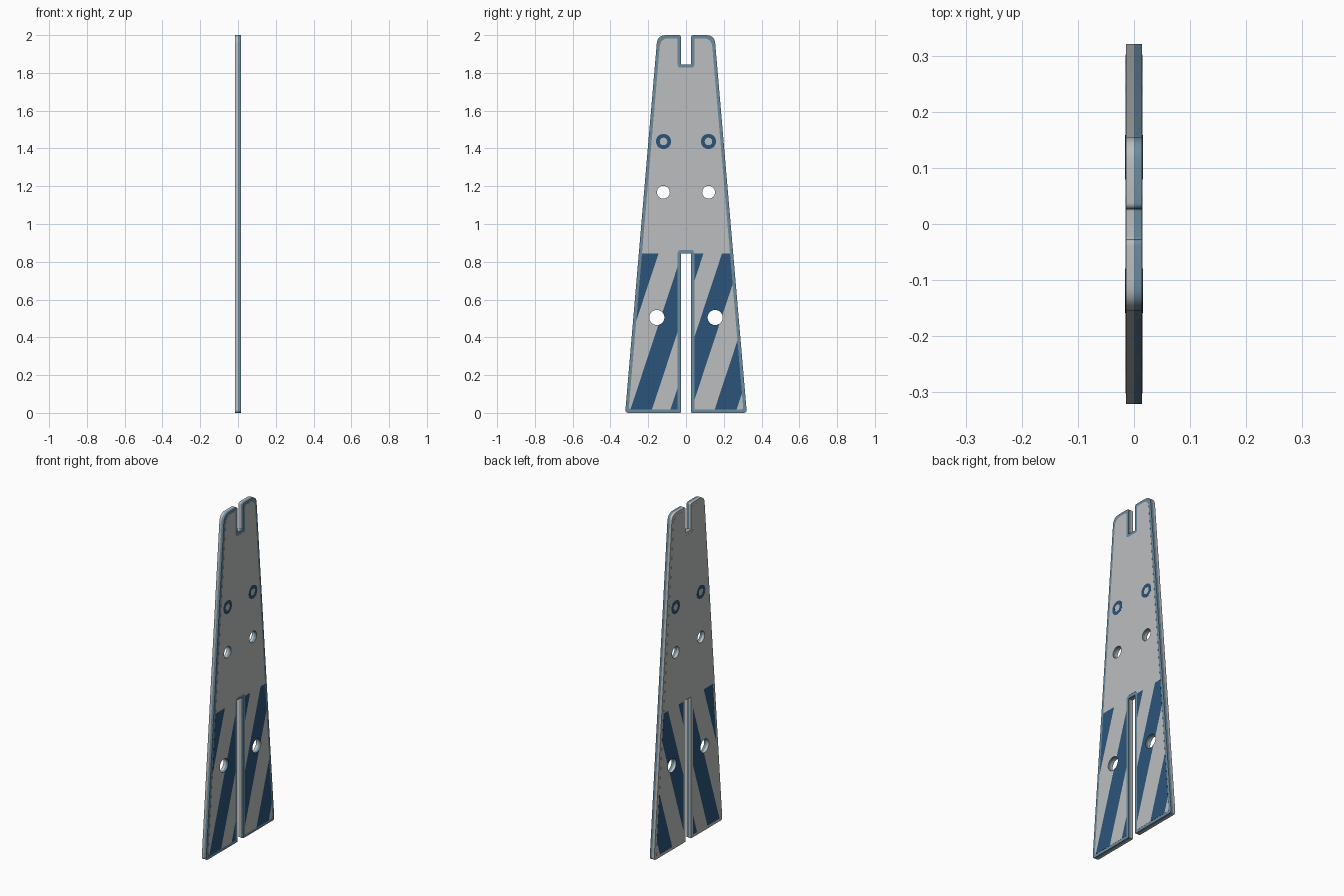
import bpy, bmesh, math
from mathutils import Matrix, Vector

if "Cube" in bpy.data.objects:
    bpy.data.objects.remove(bpy.data.objects["Cube"])


def material(name, rgb):
    m = bpy.data.materials.new(name)
    m.diffuse_color = (*rgb, 1)
    m.use_nodes = True
    m.node_tree.nodes["Principled BSDF"].inputs["Base Color"].default_value = m.diffuse_color
    return m


GREY = material("light grey", (0.50, 0.515, 0.52))
TRIM = material("blue grey", (0.15, 0.26, 0.345))
BLUE = material("dark blue", (0.024, 0.088, 0.195))

# local x, y, z become world y, z, x
STAND = Matrix(((0, 0, 1, 0), (1, 0, 0, 0), (0, 1, 0, 0), (0, 0, 0, 1)))
STRIPE_TOP, LEAN = 0.845, 0.33
BANDS = [(-0.54, -0.424), (-0.30, -0.186), (-0.088, 0.022), (0.146, 0.262)]


def rounded(corners, steps=6):
    """Round every (y, z, radius) corner of a loop."""
    pts = []
    for i, (y, z, r) in enumerate(corners):
        c = Vector((y, z))
        a = Vector(corners[i - 1][:2]) - c
        b = Vector(corners[(i + 1) % len(corners)][:2]) - c
        p, q = c + a.normalized() * r, c + b.normalized() * r
        for k in range(steps + 1):
            t = k / steps
            pts.append(p * (1 - t) ** 2 + c * 2 * t * (1 - t) + q * t * t)
    return pts


def outline(d):
    """Tapered board with a slot at each end, inset by d."""
    def side(z):
        return 0.322 - 0.0855 * z - d
    s = 0.027 + d
    half = [(s, 0.845 + d, 0.004 + d * 0.8), (s, d, 0.004),
            (side(d), d, 0.018), (side(2 - d), 2 - d, 0.045),
            (s, 2 - d, 0.012), (s, 1.845 - d, 0.004 + d * 0.8)]
    return rounded(half + [(-y, z, r) for y, z, r in reversed(half)])


def circle(y, z, r, n=32):
    return [Vector((y + r * math.cos(2 * math.pi * i / n),
                    z + r * math.sin(2 * math.pi * i / n))) for i in range(n)]


HOLES = [circle(s * y, z, r) for s in (-1, 1)
         for y, z, r in ((0.12, 1.168, 0.034), (0.154, 0.505, 0.04))]


def board(name, loops, x0, x1, mats):
    """Filled loops with holes, extruded from x0 to x1."""
    cu = bpy.data.curves.new(name, 'CURVE')
    cu.dimensions, cu.fill_mode = '2D', 'BOTH'
    cu.extrude = (x1 - x0) / 2
    for loop in loops:
        sp = cu.splines.new('POLY')
        sp.points.add(len(loop) - 1)
        for p, v in zip(sp.points, loop):
            p.co = (v.x, v.y, 0, 1)
        sp.use_cyclic_u = True
    tmp = bpy.data.objects.new(name, cu)
    bpy.context.collection.objects.link(tmp)
    dg = bpy.context.evaluated_depsgraph_get()
    me = bpy.data.meshes.new_from_object(tmp.evaluated_get(dg))
    bpy.data.objects.remove(tmp)
    me.name = name
    me.transform(Matrix.Translation(((x0 + x1) / 2, 0, 0)) @ STAND)
    me.materials.clear()
    for m in mats:
        me.materials.append(m)
    ob = bpy.data.objects.new(name, me)
    bpy.context.collection.objects.link(ob)
    bm = bmesh.new()
    bm.from_mesh(me)
    bmesh.ops.remove_doubles(bm, verts=bm.verts, dist=1e-5)
    bmesh.ops.recalc_face_normals(bm, faces=bm.faces)
    return ob, bm


def cut(bm, faces, co, no):
    edges = {e for f in faces for e in f.edges}
    verts = {v for f in faces for v in f.verts}
    bmesh.ops.bisect_plane(bm, geom=list(verts) + list(edges) + list(faces),
                           dist=1e-6, plane_co=co, plane_no=no)


def finish(ob, bm):
    bm.to_mesh(ob.data)
    bm.free()
    bpy.ops.object.select_all(action='DESELECT')
    ob.select_set(True)
    bpy.context.view_layer.objects.active = ob
    bpy.ops.object.shade_smooth_by_angle(angle=math.radians(30))


# Core board: grey on the left half of its thickness, blue grey on the right
ob, bm = board("core_board", [outline(0)] + HOLES, -0.0147, 0.0147, [GREY, TRIM])
cut(bm, bm.faces[:], (0, 0, 0), (1, 0, 0))
for f in bm.faces:
    f.material_index = int(f.calc_center_median().x > 0)
finish(ob, bm)

for name, sx in (("right", 1), ("left", -1)):
    # Face panel with slanted stripes on the two legs
    x0, x1 = sorted((sx * 0.0142, sx * 0.0155))
    ob, bm = board(name + "_face_panel", [outline(0.017)] + HOLES, x0, x1, [GREY, BLUE])
    cut(bm, bm.faces[:], (0, 0, STRIPE_TOP), (0, 0, 1))
    for c in [c for band in BANDS for c in band]:
        low = [f for f in bm.faces if f.calc_center_median().z < STRIPE_TOP]
        cut(bm, low, (0, c, 0), (0, 1, -LEAN))
    for f in bm.faces:
        p = f.calc_center_median()
        c = p.y - LEAN * p.z
        f.material_index = int(p.z < STRIPE_TOP and any(a < c < b for a, b in BANDS))
    finish(ob, bm)

    # Painted rings above the holes
    x0, x1 = sorted((sx * 0.0150, sx * 0.0160))
    rings = [circle(s * 0.119, 1.437, r) for s in (-1, 1) for r in (0.04, 0.02)]
    ob, bm = board(name + "_painted_rings", rings, x0, x1, [BLUE])
    for f in bm.faces:
        f.material_index = 0
    finish(ob, bm)
